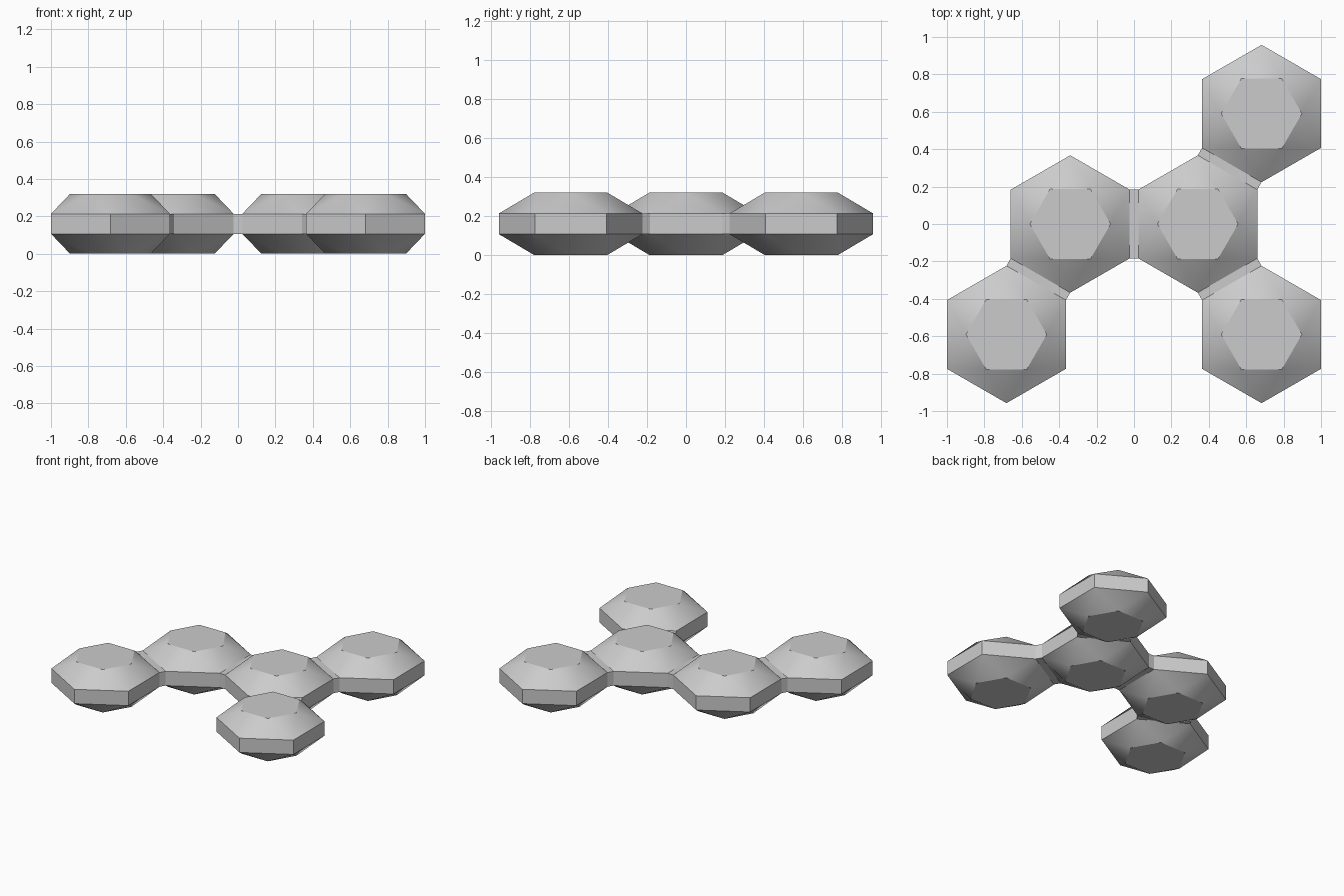
import bpy, bmesh, math
from mathutils import Matrix, Vector

if "Cube" in bpy.data.objects:
    bpy.data.objects.remove(bpy.data.objects["Cube"], do_unlink=True)

APOTHEM = 0.318                      # hexagon centre to flat side
RADIUS = APOTHEM / math.cos(math.pi / 6)
CAP = 0.216                          # corner radius of the flat caps
SPACING = 0.682                      # distance between neighbouring cells
HEIGHT = 0.32
LOW, HIGH = HEIGHT / 3, HEIGHT * 2 / 3

grey = bpy.data.materials.new("plain grey")
grey.use_nodes = True
colour = (0.6, 0.6, 0.6, 1)
grey.diffuse_color = colour
grey.node_tree.nodes["Principled BSDF"].inputs["Base Color"].default_value = colour


def finish(bm, name, location, turn=0):
    bmesh.ops.recalc_face_normals(bm, faces=bm.faces)
    mesh = bpy.data.meshes.new(name)
    bm.to_mesh(mesh)
    bm.free()
    mesh.materials.append(grey)
    obj = bpy.data.objects.new(name, mesh)
    obj.location = location
    obj.rotation_euler.z = turn
    bpy.context.collection.objects.link(obj)
    return obj


def ring(bm, radius, z, start):
    angles = [start + i * math.pi / 3 for i in range(6)]
    return [bm.verts.new((radius * math.cos(a), radius * math.sin(a), z)) for a in angles]


# Faceted hexagonal cell: straight belt, triangle bevels, twisted flat caps
def cell(name, location):
    bm = bmesh.new()
    belts = [ring(bm, RADIUS, z, math.pi / 6) for z in (LOW, HIGH)]
    caps = [ring(bm, CAP, z, 0) for z in (0, HEIGHT)]
    for belt, cap in zip(belts, caps):
        bm.faces.new(cap)
        for i in range(6):
            j = (i + 1) % 6
            bm.faces.new((cap[i], cap[j], belt[i]))
            bm.faces.new((belt[i], belt[j], cap[j]))
    for i in range(6):
        j = (i + 1) % 6
        bm.faces.new((belts[0][i], belts[0][j], belts[1][j], belts[1][i]))
    obj = finish(bm, name, location)
    bpy.ops.object.select_all(action="DESELECT")
    obj.select_set(True)
    bpy.context.view_layer.objects.active = obj
    bpy.ops.object.shade_smooth_by_angle(angle=math.radians(28))


# Thin bar filling the gap between two facing sides
def connector(name, start, end):
    bm = bmesh.new()
    size = (SPACING - 2 * APOTHEM, RADIUS, HIGH - LOW)
    bmesh.ops.create_cube(bm, size=1, matrix=Matrix.Diagonal((*size, 1)))
    step = end - start
    middle = (start + end) / 2 + Vector((0, 0, HEIGHT / 2))
    finish(bm, name, middle, math.atan2(step.y, step.x))


row = SPACING * math.sin(math.pi / 3)
centres = {
    "right_middle": Vector((-SPACING / 2, 0, 0)),
    "left_middle": Vector((SPACING / 2, 0, 0)),
    "right_front": Vector((-SPACING, -row, 0)),
    "left_front": Vector((SPACING, -row, 0)),
    "left_back": Vector((SPACING, row, 0)),
}
for name, centre in centres.items():
    cell(name + "_cell", centre)

links = [("right_middle", "left_middle"), ("right_middle", "right_front"),
         ("left_middle", "left_front"), ("left_middle", "left_back")]
for a, b in links:
    connector(f"{a}_to_{b}_connector", centres[a], centres[b])
